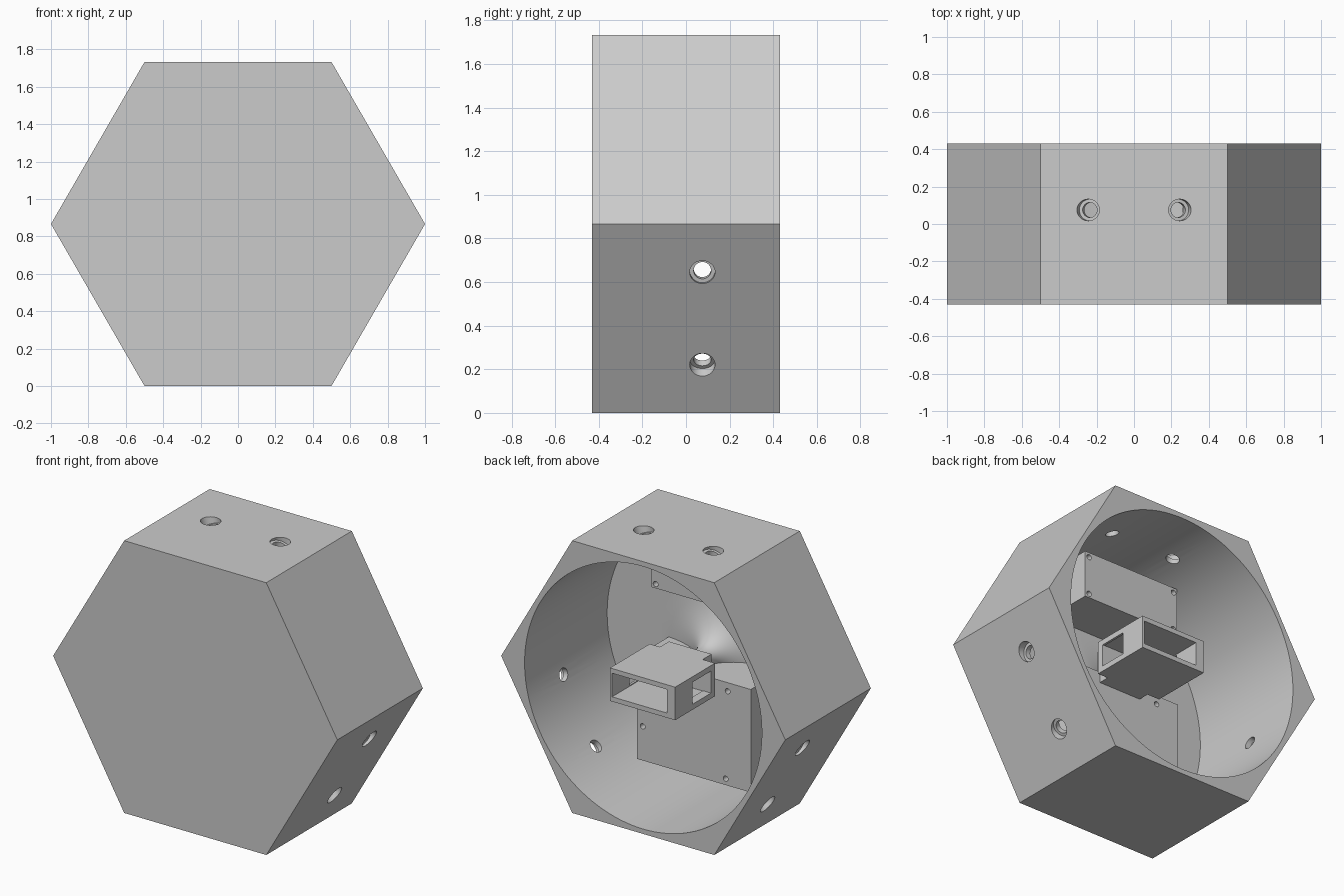
import bpy, bmesh
from math import radians, sin, cos, pi, sqrt
from mathutils import Matrix, Vector

old = bpy.data.objects.get("Cube")
if old:
    bpy.data.objects.remove(old, do_unlink=True)

grey = bpy.data.materials.new("plain_grey")
grey.use_nodes = True
grey.diffuse_color = (0.6, 0.6, 0.6, 1)
grey.node_tree.nodes["Principled BSDF"].inputs["Base Color"].default_value = (0.6, 0.6, 0.6, 1)

MID = sqrt(3) / 2      # height of the hexagon centre
BACK = 0.43            # open rear face
FLOOR = -0.40          # inside of the front wall
FACE = -0.08           # rear face of the mounting blocks
ALONG_Y = Matrix.Rotation(radians(-90), 4, 'X')


def finish(name, bm):
    bmesh.ops.recalc_face_normals(bm, faces=bm.faces)
    mesh = bpy.data.meshes.new(name)
    bm.to_mesh(mesh)
    bm.free()
    mesh.materials.append(grey)
    obj = bpy.data.objects.new(name, mesh)
    bpy.context.collection.objects.link(obj)
    return obj


def box(name, x0, x1, y0, y1, z0, z1):
    bm = bmesh.new()
    size = Matrix.Diagonal((x1 - x0, y1 - y0, z1 - z0, 1))
    centre = Matrix.Translation(((x0 + x1) / 2, (y0 + y1) / 2, (z0 + z1) / 2))
    bmesh.ops.create_cube(bm, size=1, matrix=centre @ size)
    return finish(name, bm)


def cylinder(name, radius, length, sides, matrix):
    bm = bmesh.new()
    bmesh.ops.create_cone(bm, cap_ends=True, segments=sides, radius1=radius,
                          radius2=radius, depth=length, matrix=matrix)
    return finish(name, bm)


def cut(target, cutters):
    for cutter in cutters:
        mod = target.modifiers.new("cut", 'BOOLEAN')
        mod.operation = 'DIFFERENCE'
        mod.solver = 'EXACT'
        mod.object = cutter
        bpy.context.view_layer.objects.active = target
        bpy.ops.object.modifier_apply(modifier=mod.name)
        bpy.data.objects.remove(cutter, do_unlink=True)


def smooth(obj):
    bpy.ops.object.select_all(action='DESELECT')
    obj.select_set(True)
    bpy.context.view_layer.objects.active = obj
    bpy.ops.object.shade_smooth_by_angle(angle=radians(30))


# Hexagonal housing, hollowed from the rear
bm = bmesh.new()
ring = [bm.verts.new((cos(i * pi / 3), -BACK, MID + sin(i * pi / 3))) for i in range(6)]
face = bm.faces.new(ring)
extruded = bmesh.ops.extrude_face_region(bm, geom=[face])["geom"]
bmesh.ops.translate(bm, vec=(0, 2 * BACK, 0),
                    verts=[v for v in extruded if isinstance(v, bmesh.types.BMVert)])
housing = finish("hexagonal_housing", bm)
cavity = cylinder("cavity", 0.835, 1, 128,
                  Matrix.Translation((0, FLOOR + 0.5, MID)) @ ALONG_Y)
cut(housing, [cavity])

# Stepped radial screw holes, two on every other side
for side in (90, 210, 330):
    for offset in (-15.8, 15.8):
        a = radians(side + offset)
        direction = Vector((cos(a), 0, sin(a)))
        turn = direction.to_track_quat('Z', 'Y').to_matrix().to_4x4()
        drills = []
        for radius, inner in ((0.04, 0.72), (0.058, 0.868)):
            place = Matrix.Translation(direction * (inner + 0.15) + Vector((0, 0.075, MID)))
            drills.append(cylinder("drill", radius, 0.3, 32, place @ turn))
        cut(housing, drills)
smooth(housing)


# Raised mounting blocks with small corner holes
def mounting_block(name, x0, x1, z0, z1, holes):
    block = box(name, x0, x1, FLOOR, FACE, MID + z0, MID + z1)
    cut(block, [cylinder("drill", 0.017, 0.2, 20,
                         Matrix.Translation((x, FACE, MID + z)) @ ALONG_Y)
                for x, z in holes])
    smooth(block)


mounting_block("upper_mounting_block", -0.39, 0.30, 0.43, 0.73,
               [(x, z) for x in (-0.365, 0.27) for z in (0.457, 0.70)])
mounting_block("lower_mounting_block", -0.40, 0.40, -0.69, -0.035,
               [(-0.237, -0.09), (-0.223, -0.65), (0.361, -0.15), (0.361, -0.473)])

# Box bracket, open at the rear with a window through both sides
bracket = box("box_bracket", -0.197, 0.262, -0.01, 0.39, MID - 0.105, MID + 0.105)
cut(bracket, [
    box("pocket", -0.14, 0.247, 0.025, 0.5, MID - 0.075, MID + 0.075),
    box("window", -0.4, 0.4, 0.03, 0.215, MID - 0.07, MID + 0.07),
])

# Neck joining the bracket to the post
box("bracket_neck", -0.11, 0.19, -0.10, -0.01, MID - 0.105, MID + 0.105)

# Round post that flares out into the front wall
bm = bmesh.new()
profile = [(0.06, -0.10)]
for i in range(17):
    t = i / 16 * pi / 2
    profile.append((0.42 - 0.36 * cos(t), FLOOR + 0.2 - 0.2 * sin(t)))
verts = [bm.verts.new((0.033 + r, y, MID)) for r, y in profile]
edges = [bm.edges.new(pair) for pair in zip(verts, verts[1:])]
bmesh.ops.spin(bm, geom=verts + edges, cent=(0.033, 0, MID), axis=(0, 1, 0),
               angle=2 * pi, steps=64, use_merge=True)
bmesh.ops.remove_doubles(bm, verts=bm.verts, dist=0.0001)
smooth(finish("flared_post", bm))
